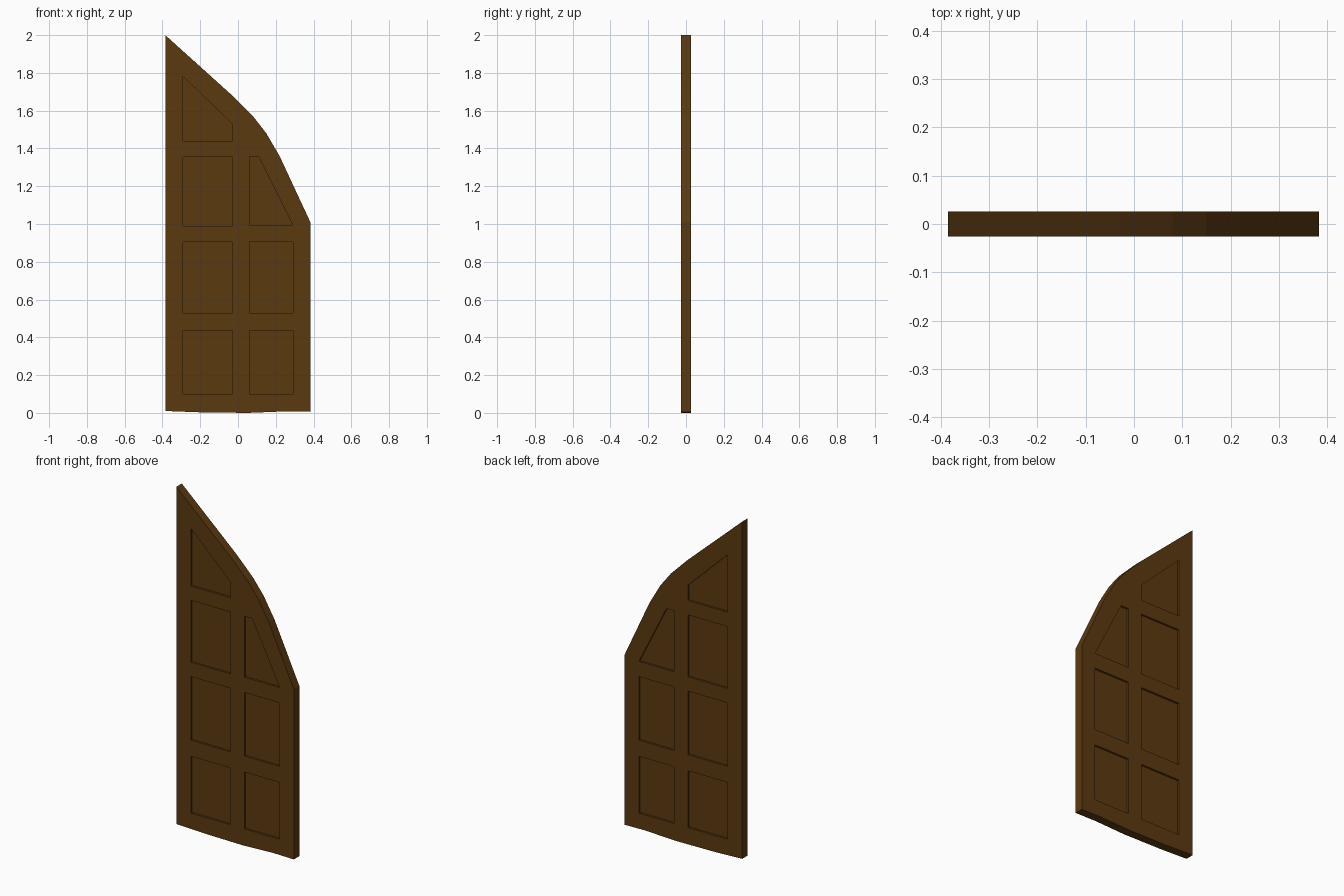
import bpy

cube = bpy.data.objects.get("Cube")
if cube:
    bpy.data.objects.remove(cube, do_unlink=True)

# One dark timber colour for the whole leaf
wood = bpy.data.materials.new("dark_brown_wood")
COLOUR = (0.105, 0.042, 0.005, 1)
wood.diffuse_color = COLOUR
wood.use_nodes = True
bsdf = wood.node_tree.nodes["Principled BSDF"]
bsdf.inputs["Base Color"].default_value = COLOUR
bsdf.inputs["Roughness"].default_value = 0.8


def extruded_shape(name, loops, half_depth):
    """Fill closed x-z loops (inner loops are holes) and extrude them along y."""
    curve = bpy.data.curves.new(name, "CURVE")
    curve.dimensions = "2D"
    curve.fill_mode = "BOTH"
    curve.extrude = half_depth
    for loop in loops:
        spline = curve.splines.new("POLY")
        spline.points.add(len(loop) - 1)
        for point, (x, z) in zip(spline.points, loop):
            point.co = (x, z, 0, 1)
        spline.use_cyclic_u = True
    temp = bpy.data.objects.new(name + "_curve", curve)
    bpy.context.collection.objects.link(temp)
    bpy.context.view_layer.update()
    mesh = bpy.data.meshes.new_from_object(
        temp.evaluated_get(bpy.context.evaluated_depsgraph_get()))
    bpy.data.objects.remove(temp, do_unlink=True)
    # Stand the flat shape upright
    for v in mesh.vertices:
        x, z, y = v.co
        v.co = (x, -y, z)
    mesh.materials.clear()
    mesh.materials.append(wood)
    mesh.shade_flat()
    mesh.name = name
    obj = bpy.data.objects.new(name, mesh)
    bpy.context.collection.objects.link(obj)
    return obj


def rectangle(x0, x1, z0, z1):
    return [(x0, z0), (x1, z0), (x1, z1), (x0, z1)]


# Door outline with the sloping, arched head
outline = [(-0.385, 0.01), (-0.2, 0.003), (0.05, 0), (0.25, 0.008), (0.383, 0.006),
           (0.383, 1.01), (0.22, 1.36), (0.15, 1.48), (0.08, 1.57),
           (-0.03, 1.68), (-0.385, 2.0)]

# Panel openings, right column then left column
RIGHT, LEFT = (-0.29, -0.03), (0.06, 0.29)
rows = [(0.1, 0.435), (0.53, 0.905)]
openings = {}
for i, row in enumerate(rows):
    openings[f"right_panel_{i + 1}"] = rectangle(*RIGHT, *row)
    openings[f"left_panel_{i + 1}"] = rectangle(*LEFT, *row)
openings["right_panel_3"] = rectangle(*RIGHT, 0.99, 1.355)
openings["right_top_panel"] = [(-0.29, 1.44), (-0.03, 1.44), (-0.03, 1.53), (-0.29, 1.78)]
openings["left_top_panel"] = [(0.06, 0.995), (0.29, 0.995), (0.11, 1.355), (0.06, 1.355)]

# Frame, and thinner panels recessed on both faces
extruded_shape("door_frame", [outline] + list(openings.values()), 0.0255)
for name, loop in openings.items():
    extruded_shape(name, [loop], 0.014)
